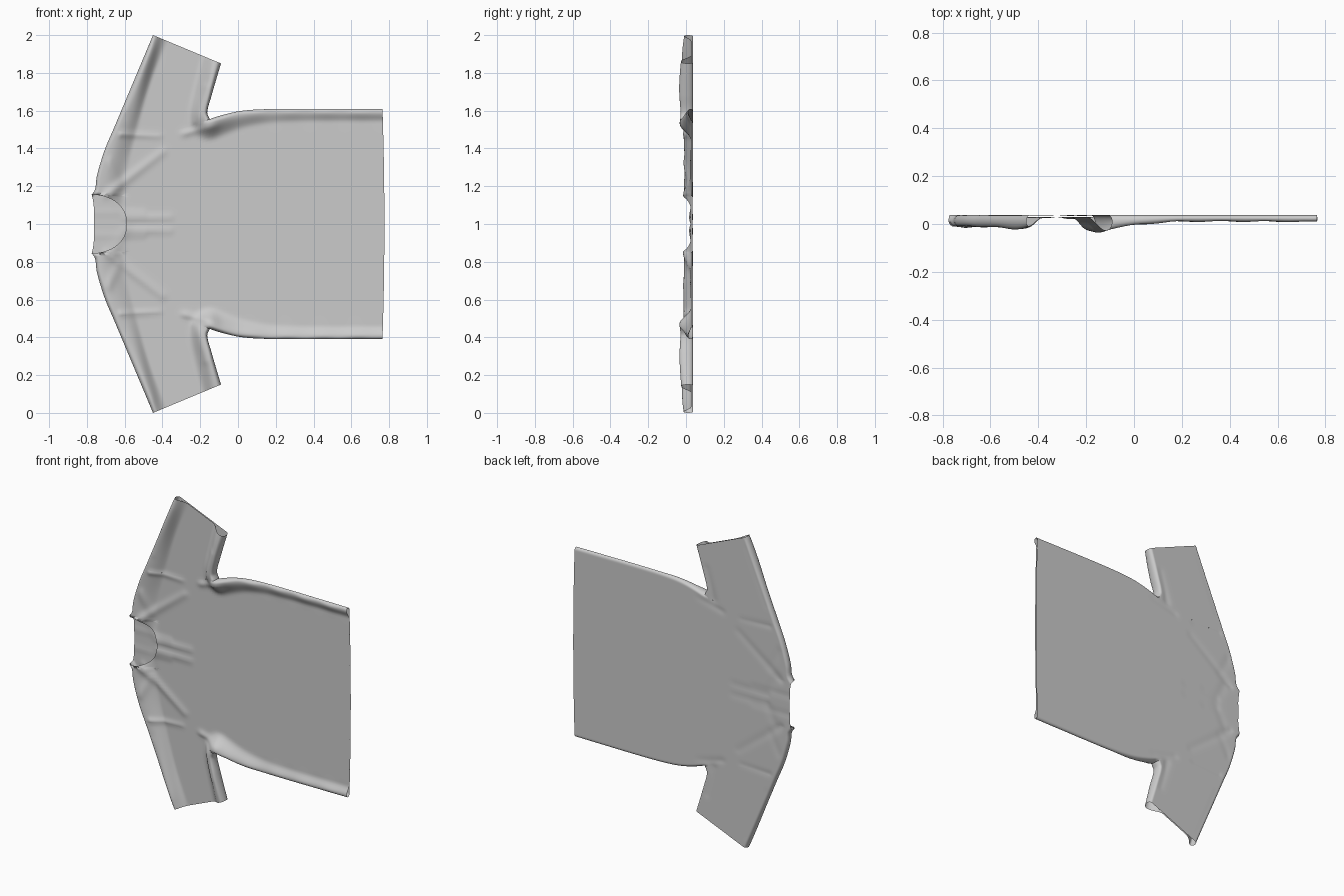
import bpy, bmesh, math
from mathutils import Vector, kdtree

if "Cube" in bpy.data.objects:
    bpy.data.objects.remove(bpy.data.objects["Cube"])

BACK = 0.037      # level of the flat back cloth
FLAT = 0.029      # level of the collapsed front cloth
NECK = 0.155      # half width of neck opening
PIT = -0.15       # x of the armpit


def curve(pts):
    """Smooth function through (position, value) points."""
    def slope(i):
        a, b = pts[max(i - 1, 0)], pts[min(i + 1, len(pts) - 1)]
        return (b[1] - a[1]) / (b[0] - a[0])

    def f(x):
        x = min(max(x, pts[0][0]), pts[-1][0])
        i = 0
        while i < len(pts) - 2 and x > pts[i + 1][0]:
            i += 1
        (x0, y0), (x1, y1) = pts[i], pts[i + 1]
        h = x1 - x0
        t = (x - x0) / h
        return (y0 * (1 + 2 * t) * (1 - t) ** 2 + slope(i) * h * t * (1 - t) ** 2
                + y1 * t * t * (3 - 2 * t) + slope(i + 1) * h * t * t * (t - 1))
    return f


# outline curves, in x and half width h = |z - 1|
side = curve([(-.66, .5), (-.6, .487), (-.5, .48), (-.4, .487), (-.3, .505), (-.2, .535),
              (-.15, .555), (-.1, .572), (0, .596), (.1, .606), (.3, .61), (.77, .608)])
shoulder = curve([(NECK, -.775), (.18, -.757), (.25, -.748), (.35, -.72), (.42, -.695), (.5, -.66)])
under_x = curve([(0, PIT), (.12, -.163), (.4, -.14), (1, -.09)])
under_h = curve([(0, .555), (.15, .6), (.4, .68), (1, .85)])
# fold bulge height and its run-out along the shirt
bulge = curve([(-.78, -.009), (-.6, -.012), (-.46, -.018), (-.38, .012), (-.3, .014),
               (-.16, -.034), (-.08, -.016), (.05, .0), (.2, .01), (.77, .009)])
runout = curve([(-.78, .2), (-.6, .14), (-.45, .07), (-.16, .1), (.2, .06), (.77, .05)])

# folded edges: shoulder, sleeve top, sleeve underside, side
edge = []
for i in range(700):
    t = i / 699
    h = NECK + (.5 - NECK) * t
    x = PIT + (.765 - PIT) * t
    edge += [(shoulder(h), h), (-.66 + .21 * t, .5 + .5 * t),
             (under_x(t), under_h(t)), (x, side(x))]
tree = kdtree.KDTree(len(edge))
for i, (x, h) in enumerate(edge):
    tree.insert((x, h, 0), i)
tree.balance()

# soft folds: start, end, height, width (height on the back is smaller)
FOLDS = [((-.70, .15), (-.40, .38), .011, .022), ((-.60, .03), (-.36, .035), .009, .02),
         ((-.76, .06), (-.5, .06), .007, .018), ((-.66, .15), (-.59, .0), .008, .03),
         ((-.69, .33), (-.62, .2), .007, .025), ((-.22, .54), (-.17, .72), .012, .025),
         ((-.60, .60), (-.46, .93), .005, .02), ((-.62, .475), (-.42, .465), .007, .018),
         ((-.28, .48), (-.12, .52), .008, .02)]


def folds(x, h, z):
    total = 0
    for (ax, ah), (bx, bh), amp, wid in FOLDS:
        dx, dh = bx - ax, bh - ah
        t = min(max(((x - ax) * dx + (h - ah) * dh) / (dx * dx + dh * dh), 0), 1)
        d2 = (x - ax - t * dx) ** 2 + (h - ah - t * dh) ** 2
        total += amp * (1 - .5 * t) * math.exp(-d2 / wid ** 2)
    return total


def cloth(x, z, front, on_edge):
    """Point on the front or back cloth above outline position x, z."""
    h = abs(z - 1)
    d = 0 if on_edge else tree.find((x, h, 0))[2]
    top = bulge(x)
    mid = (BACK + top) / 2
    r = .018
    rnd = math.sqrt(1 - (1 - min(d / r, 1)) ** 2)
    ripple = folds(x, h, z) * min(d / .05, 1)
    back = mid + (BACK - mid) * rnd - .35 * ripple
    if not front:
        return Vector((x, back, z))
    s = min(max((d - r) / runout(x), 0), 1)
    y = mid + (top - mid) * rnd + (FLAT - top) * s * s * (3 - 2 * s) - ripple
    y += .0025 * math.sin(34 * x + 5 * z) * math.exp(-(d / .06) ** 2) * min(d / r, 1)
    return Vector((x, max(min(y, back - .004 * min(d / r, 1)), -.037), z))


def make_part(name, grids):
    bm = bmesh.new()
    for rows in grids:
        vs = [[bm.verts.new(p) for p in row] for row in rows]
        for a, b in zip(vs, vs[1:]):
            for j in range(len(a) - 1):
                bm.faces.new((a[j], a[j + 1], b[j + 1], b[j]))
    bmesh.ops.remove_doubles(bm, verts=bm.verts, dist=1e-5)
    bmesh.ops.recalc_face_normals(bm, faces=bm.faces)
    for f in bm.faces:
        f.smooth = True
    me = bpy.data.meshes.new(name)
    bm.to_mesh(me)
    bm.free()
    bpy.context.collection.objects.link(bpy.data.objects.new(name, me))


# body: front with scooped neckline, back with straight neckline
nv = NECK / .5
half = [nv + (1 - nv) * math.sin(math.pi / 2 * k / 30) for k in range(1, 31)]
V = ([-v for v in reversed(half)]
     + [nv * math.sin(math.pi / 2 * k / 14) for k in range(-14, 15)] + half)
U = [(k / 90) ** 1.8 for k in range(91)]


def body_grid(front):
    rows = []
    for u in U:
        xe = -.66 + 1.425 * u
        row = []
        for v in V:
            h0 = abs(v) * .5
            if h0 >= NECK - 1e-6:
                top = shoulder(h0)
            else:
                q = h0 / NECK
                top = (-.775 + .185 * max(1 - q ** 2.3, 0) ** .5) if front else -.762 - .013 * q ** 4
            x = top + (.765 + .01 * (1 - v * v) - top) * u
            rim = (abs(v) > .9999 and xe >= PIT) or (u == 0 and abs(v) >= nv - 1e-6)
            row.append(cloth(x, 1 + v * side(xe), front, rim))
        rows.append(row)
    return rows


make_part("shirt_body", [body_grid(True), body_grid(False)])


# sleeves: blended from armhole seam to cuff
def sleeve_grid(sign, front):
    rows = []
    n, m = 60, 40
    for i in range(m + 1):
        s = i / m
        row = []
        for k in range(n + 1):
            t = (1 - math.cos(math.pi * k / n)) / 2
            sx = -.66 + (PIT + .66) * t
            x = sx + (-.45 + .36 * t - sx) * s
            h = side(sx) * (1 - s) + (1 - .15 * t) * s
            x += t * (under_x(s) - (PIT + (-.09 - PIT) * s))
            h += t * (under_h(s) - (.555 + .295 * s))
            row.append(cloth(x, 1 + sign * h, front, k in (0, n)))
        rows.append(row)
    return rows


for name, sign in (("upper_sleeve", 1), ("lower_sleeve", -1)):
    make_part(name, [sleeve_grid(sign, True), sleeve_grid(sign, False)])
